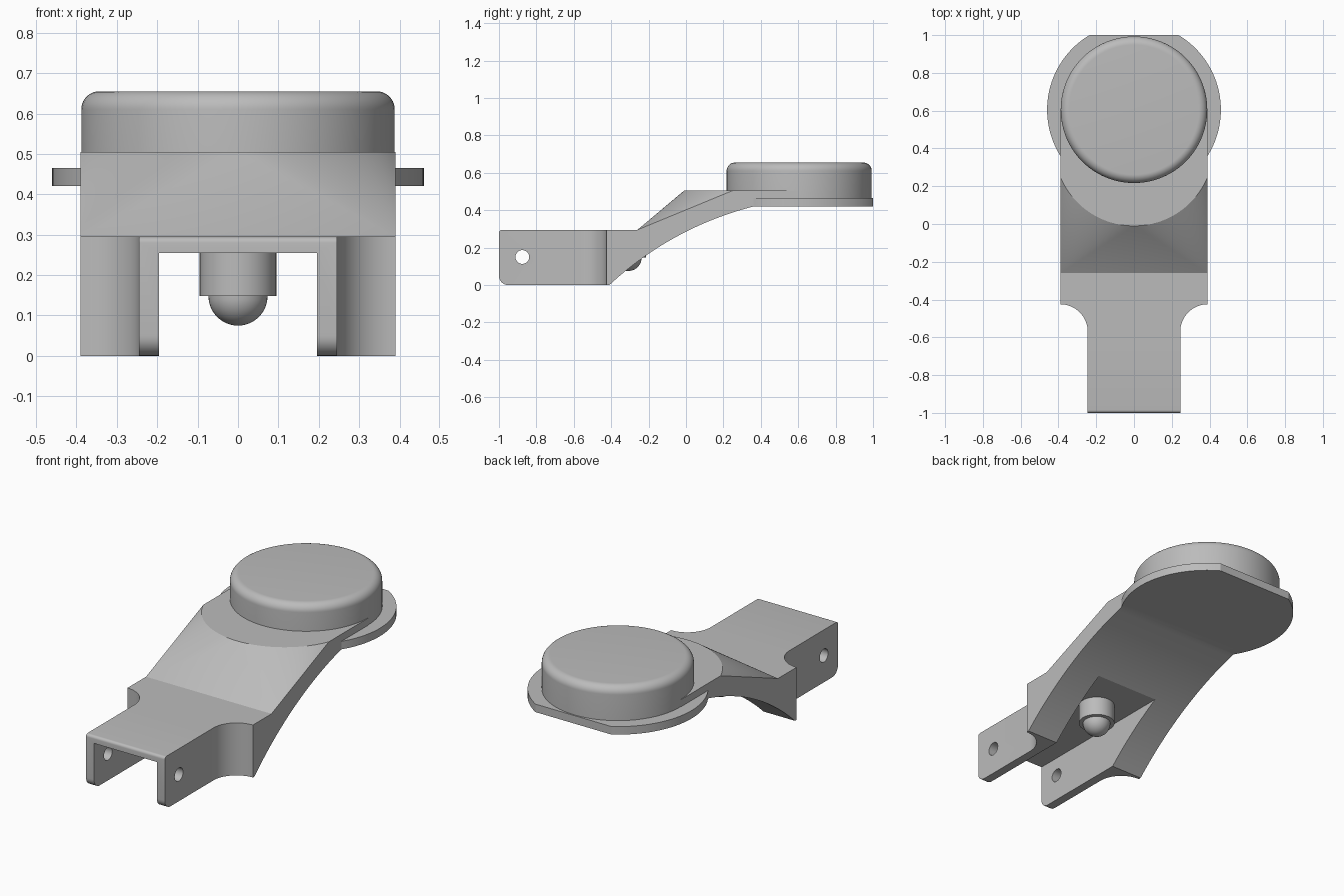
import bpy, bmesh
from math import sin, cos, pi, radians, asin, atan2
from mathutils import Vector

if "Cube" in bpy.data.objects:
    bpy.data.objects.remove(bpy.data.objects["Cube"])

grey = bpy.data.materials.new("plain_grey")
grey.use_nodes = True
grey.diffuse_color = (0.5, 0.5, 0.5, 1)
grey.node_tree.nodes["Principled BSDF"].inputs["Base Color"].default_value = (0.5, 0.5, 0.5, 1)


def finish(name, bm):
    bmesh.ops.recalc_face_normals(bm, faces=bm.faces)
    mesh = bpy.data.meshes.new(name)
    bm.to_mesh(mesh)
    bm.free()
    mesh.materials.append(grey)
    obj = bpy.data.objects.new(name, mesh)
    bpy.context.collection.objects.link(obj)
    return obj


def arc(cx, cy, r, a, b, n=16):
    """Points on an arc from angle a to b, in degrees."""
    angles = [radians(a + (b - a) * i / n) for i in range(n + 1)]
    return [(cx + r * cos(t), cy + r * sin(t)) for t in angles]


def prism(name, outline, low, high, axis):
    """Extrude an outline along x (outline in y, z) or z (outline in x, y)."""
    place = (lambda p, d: (d, *p)) if axis == "x" else (lambda p, d: (*p, d))
    bm = bmesh.new()
    face = bm.faces.new([bm.verts.new(place(p, low)) for p in outline])
    out = bmesh.ops.extrude_face_region(bm, geom=[face])
    shift = Vector(place((0, 0), high - low))
    bmesh.ops.translate(bm, vec=shift, verts=[v for v in out["geom"] if isinstance(v, bmesh.types.BMVert)])
    return finish(name, bm)


def lathe(name, profile, y, steps=96):
    """Spin an (r, z) profile around a vertical axis at depth y."""
    bm = bmesh.new()
    verts = [bm.verts.new((r, y, z)) for r, z in profile]
    edges = [bm.edges.new(pair) for pair in zip(verts, verts[1:])]
    bmesh.ops.spin(bm, geom=verts + edges, cent=(0, y, 0), axis=(0, 0, 1), angle=2 * pi, steps=steps)
    bmesh.ops.remove_doubles(bm, verts=bm.verts, dist=0.0002)
    return finish(name, bm)


def combine(target, tool, operation):
    mod = target.modifiers.new(operation, "BOOLEAN")
    mod.operation, mod.solver, mod.object = operation, "EXACT", tool
    bpy.context.view_layer.objects.active = target
    bpy.ops.object.modifier_apply(modifier=mod.name)
    bpy.data.objects.remove(tool)


W = 0.39       # half width of the arm
PAD_Y = 0.605  # centre of the round pad

# Arm: flat top with a curved front edge, ruled down to a straight line
bm = bmesh.new()
half = radians(0)
reach = asin(W / 0.423) * 180 / pi
points = [(x, y, 0.505) for x, y in arc(0, 0.413, 0.423, 270 - reach, 270 + reach, 40)]
for x in (-W, W):
    points += [(x, 0.6, 0.505), (x, 0.6, 0), (x, -0.26, 0), (x, -0.26, 0.295)]
hull = bmesh.ops.convex_hull(bm, input=[bm.verts.new(p) for p in points])
bmesh.ops.dissolve_limit(bm, angle_limit=0.002, verts=bm.verts, edges=bm.edges)
arm = finish("arm", bm)

# Fork block with rounded front corners
side = arc(-0.95, 0.05, 0.05, 270, 180, 8) + arc(-0.985, 0.28, 0.015, 180, 90, 6)
combine(arm, prism("fork", side + [(-0.2, 0.295), (-0.2, 0)], -W, W, "x"), "UNION")

# Narrow the fork on both sides, with a concave round at the shoulder
for s in (-1, 1):
    plan = [(s * x, y) for x, y in
            arc(W, -0.57, 0.145, 90, 180) + [(0.245, -1.1), (0.6, -1.1), (0.6, -0.425)]]
    combine(arm, prism("shoulder_cutter", plan, -0.1, 0.6, "z"), "DIFFERENCE")

# Arched underside
a, b = Vector((-0.41, 0)), Vector((0.36, 0.42))
chord = b - a
sag = 0.055
radius = (chord.length ** 2 / 4 + sag ** 2) / (2 * sag)
normal = Vector((chord.y, -chord.x)).normalized()
centre = (a + b) / 2 + normal * (radius - sag)
start, end = [atan2(*(p - centre).yx) * 180 / pi for p in (a, b)]
under = arc(*centre, radius, start, end, 32) + [(0.8, 0.42), (0.8, -0.2), (-0.41, -0.2)]
combine(arm, prism("underside_cutter", under, -0.6, 0.6, "x"), "DIFFERENCE")

# Channel between the prongs, and the pivot hole
channel = [(-1.1, -0.1), (0.2, -0.1), (0.2, 0.255), (-1.1, 0.255)]
combine(arm, prism("channel_cutter", channel, -0.195, 0.195, "x"), "DIFFERENCE")
hole = arc(-0.875, 0.15, 0.037, 0, 345, 23)
combine(arm, prism("hole_cutter", hole, -0.6, 0.6, "x"), "DIFFERENCE")

# Round flange with a flat back edge
clip = asin((1 - PAD_Y) / 0.46) * 180 / pi
flange = prism("flange", arc(0, PAD_Y, 0.46, 180 - clip, 360 + clip, 96), 0.42, 0.465, "z")
combine(arm, flange, "UNION")

# Round pad with a soft top edge
pad = lathe("pad", [(0, 0.45), (0.388, 0.45)] + arc(0.343, 0.61, 0.045, 0, 90, 10) + [(0, 0.655)], PAD_Y)

# Plunger with a ball tip, hanging inside the channel
ball = arc(0, 0.148, 0.073, -90, 0, 12)
plunger = lathe("plunger", ball + [(0.095, 0.148), (0.095, 0.27), (0, 0.27)], -0.31, 48)

for obj in (arm, pad, plunger):
    bpy.ops.object.select_all(action="DESELECT")
    obj.select_set(True)
    bpy.context.view_layer.objects.active = obj
    bpy.ops.object.shade_smooth_by_angle(angle=radians(25))
